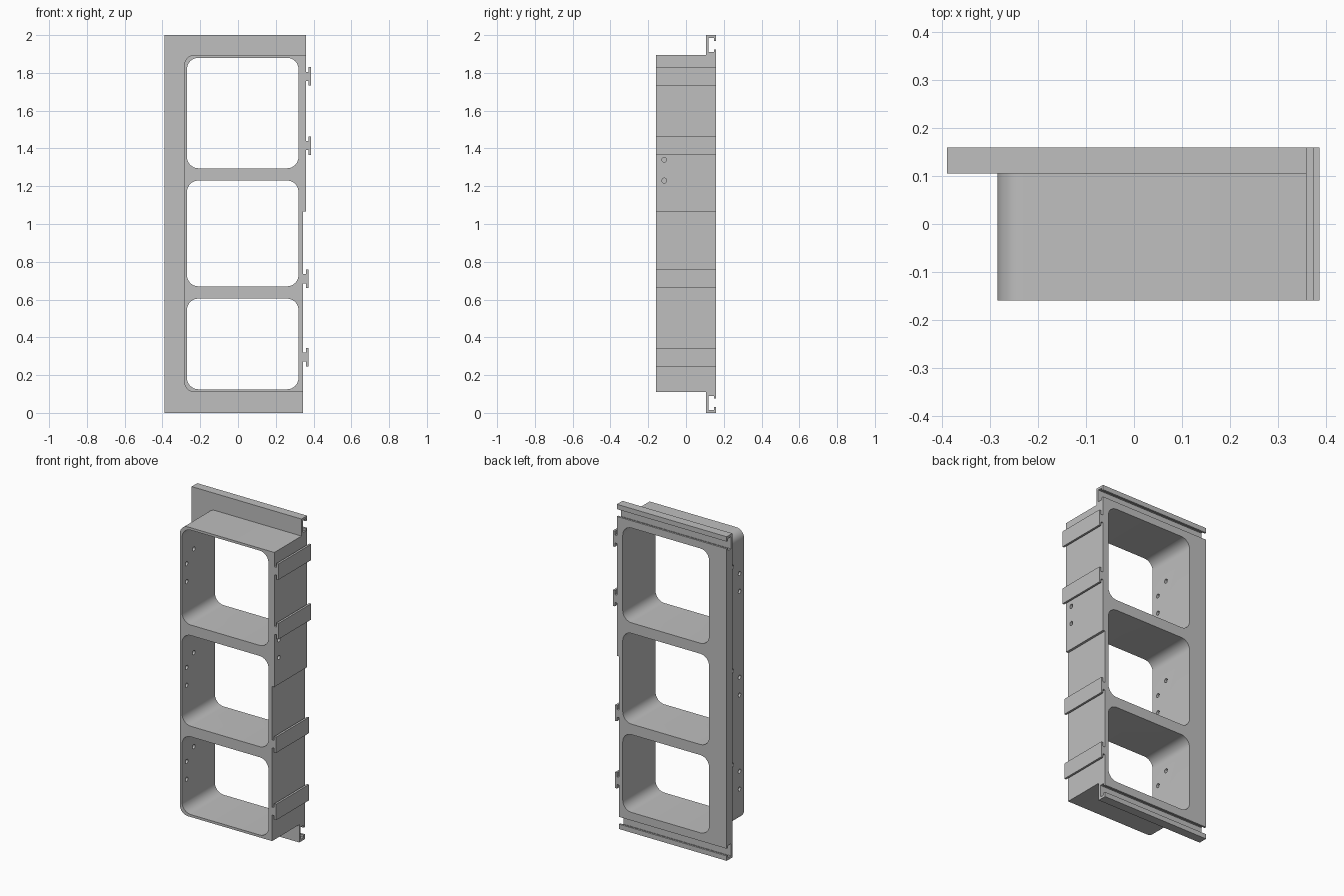
import bpy, bmesh, math

# Remove the default cube
cube = bpy.data.objects.get("Cube")
if cube:
    bpy.data.objects.remove(cube, do_unlink=True)

# Single flat colour
grey = bpy.data.materials.new("light_grey")
grey.use_nodes = True
grey.diffuse_color = (0.52, 0.52, 0.52, 1)
grey.node_tree.nodes["Principled BSDF"].inputs["Base Color"].default_value = grey.diffuse_color

FRONT, BACK = -0.16, 0.16


def prism(name, outline, axis, lo, hi):
    """Extrude an outline: (x, z) along Y, or (y, z) along X."""
    bm = bmesh.new()
    place = (lambda p: (p[0], lo, p[1])) if axis == "Y" else (lambda p: (lo, p[0], p[1]))
    face = bm.faces.new([bm.verts.new(place(p)) for p in outline])
    grown = bmesh.ops.extrude_face_region(bm, geom=[face])["geom"]
    shift = (0, hi - lo, 0) if axis == "Y" else (hi - lo, 0, 0)
    bmesh.ops.translate(bm, vec=shift, verts=[v for v in grown if isinstance(v, bmesh.types.BMVert)])
    bmesh.ops.recalc_face_normals(bm, faces=bm.faces)
    mesh = bpy.data.meshes.new(name)
    bm.to_mesh(mesh)
    bm.free()
    mesh.materials.append(grey)
    obj = bpy.data.objects.new(name, mesh)
    bpy.context.collection.objects.link(obj)
    return obj


def rounded(x0, z0, x1, z1, r_left, r_right, steps=8):
    """Rectangle outline with separate corner radii on its two sides."""
    pts = []
    for i, (x, z, r) in enumerate([(x1, z1, r_right), (x0, z1, r_left),
                                   (x0, z0, r_left), (x1, z0, r_right)]):
        if r == 0:
            pts.append((x, z))
            continue
        cx = x - r if x == x1 else x + r
        cz = z - r if z == z1 else z + r
        for k in range(steps + 1):
            a = math.pi / 2 * (i + k / steps)
            pts.append((cx + r * math.cos(a), cz + r * math.sin(a)))
    return pts


def circle(y, z, r=0.013, sides=16):
    return [(y + r * math.cos(math.tau * k / sides), z + r * math.sin(math.tau * k / sides))
            for k in range(sides)]


def combine(target, other, operation):
    """Apply a boolean and discard the second object."""
    mod = target.modifiers.new("bool", "BOOLEAN")
    mod.operation, mod.solver, mod.object = operation, "EXACT", other
    bpy.context.view_layer.update()
    result = bpy.data.meshes.new_from_object(
        target.evaluated_get(bpy.context.evaluated_depsgraph_get()))
    target.modifiers.clear()
    target.data = result
    bpy.data.objects.remove(other, do_unlink=True)


# Box body with rounded left corners
frame = prism("frame", rounded(-0.285, 0.11, 0.36, 1.895, 0.055, 0), "Y", FRONT, BACK)

# Back plate with a C-shaped channel along the top and bottom edges
channel = [(BACK, 0), (BACK, 0.03), (0.148, 0.03), (0.148, 0.015), (0.119, 0.015),
           (0.119, 0.09), (0.148, 0.09), (0.148, 0.075), (BACK, 0.075)]
side = [(0.105, 0)] + channel + [(y, 2 - z) for y, z in reversed(channel)] + [(0.105, 2)]
combine(frame, prism("back_plate", side, "X", -0.39, 0.36), "UNION")

# Lower part of the right wall is set back
step = [(0.345, -0.1), (0.5, -0.1), (0.5, 1.065), (0.345, 1.065)]
combine(frame, prism("step_cutter", step, "Y", -0.3, 0.3), "DIFFERENCE")

# Three compartments, each with screw holes through the thin wall
for z0, z1, hole_z in [(0.125, 0.605, 0.31), (0.67, 1.23, 0.89), (1.295, 1.88, 1.53)]:
    opening = rounded(-0.27, z0, 0.32, z1, 0.06, 0.06)
    combine(frame, prism("opening_cutter", opening, "Y", -0.3, 0.3), "DIFFERENCE")
    for y, dz in [(-0.115, 0), (-0.115, 0.11), (-0.045, 0.175)]:
        hole = prism("hole_cutter", circle(y, hole_z + dz), "X", -0.32, -0.24)
        combine(frame, hole, "DIFFERENCE")

# Blind holes in the thick wall
for z in (1.23, 1.34):
    combine(frame, prism("hole_cutter", circle(-0.115, z), "X", 0.33, 0.4), "DIFFERENCE")

# T-shaped rails on the thick wall
for i, (wall, z) in enumerate([(0.345, 0.295), (0.345, 0.71), (0.36, 1.415), (0.36, 1.782)]):
    half = [(-0.005, 0.024), (0.014, 0.024), (0.014, 0.049), (0.027, 0.049)]
    tee = [(wall + x, z + h) for x, h in half] + [(wall + x, z - h) for x, h in reversed(half)]
    prism(f"side_rail_{i + 1}", tee, "Y", FRONT, BACK)

# Smooth the rounded corners, keep the edges sharp
bpy.ops.object.select_all(action="DESELECT")
frame.select_set(True)
bpy.context.view_layer.objects.active = frame
bpy.ops.object.shade_smooth_by_angle(angle=math.radians(30))
